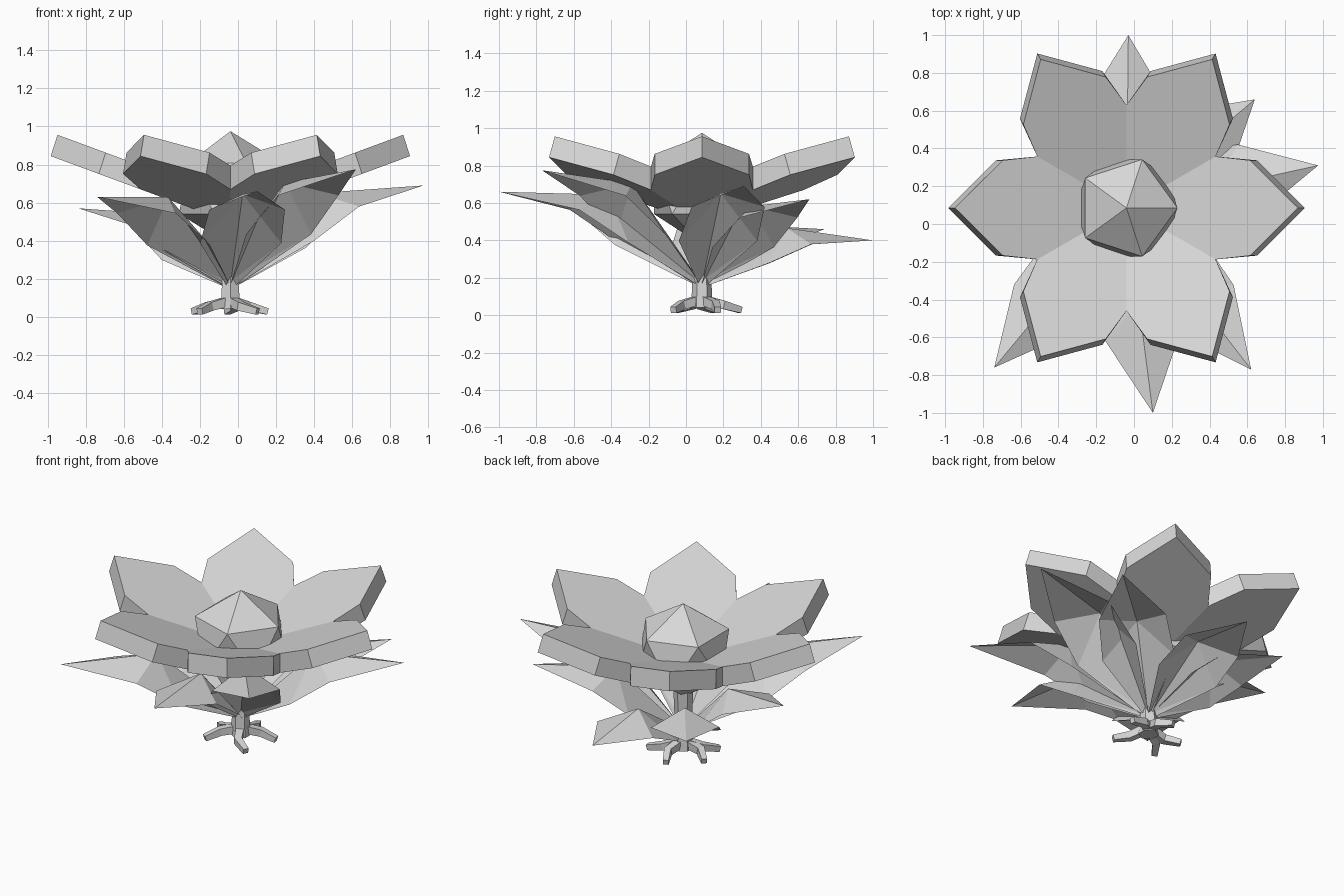
import bpy, bmesh, math
from mathutils import Vector, Matrix

cube = bpy.data.objects.get("Cube")
if cube:
    bpy.data.objects.remove(cube, do_unlink=True)

AXIS = Vector((-0.04, 0.085, 0))   # centre line of the plant

grey = bpy.data.materials.new("plain grey")
grey.use_nodes = True
colour = (0.68, 0.68, 0.68, 1)
grey.diffuse_color = colour
grey.node_tree.nodes["Principled BSDF"].inputs["Base Color"].default_value = colour


def finish(bm, name, closed=True):
    if closed:
        bmesh.ops.recalc_face_normals(bm, faces=bm.faces)
    mesh = bpy.data.meshes.new(name)
    bm.to_mesh(mesh)
    bm.free()
    mesh.materials.append(grey)
    obj = bpy.data.objects.new(name, mesh)
    bpy.context.collection.objects.link(obj)
    return obj


def tube(name, path, radii, sides):
    """Capped tube through the points of a path."""
    bm = bmesh.new()
    rings = []
    for i, p in enumerate(path):
        way = path[min(i + 1, len(path) - 1)] - path[max(i - 1, 0)]
        turn = way.to_track_quat('Z', 'Y')
        ring = []
        for k in range(sides):
            a = math.tau * (k + 0.5) / sides
            ring.append(bm.verts.new(p + turn @ (Vector((math.cos(a), math.sin(a), 0)) * radii[i])))
        rings.append(ring)
    for low, high in zip(rings, rings[1:]):
        for k in range(sides):
            n = (k + 1) % sides
            bm.faces.new((low[k], low[n], high[n], high[k]))
    bm.faces.new(rings[0][::-1])
    bm.faces.new(rings[-1])
    return finish(bm, name)


# Corolla: six thick flat petals that form one shallow cone
def corolla():
    bm = bmesh.new()
    base_z, slope, drop, out = 0.62, 0.37, 0.125, 0.036
    valley, shoulder, tip = (0.472, -0.2725), (0.655, 0.252), (0.908, 0)
    outline = [(valley, False), ((shoulder[0], -shoulder[1]), True), (tip, True), (shoulder, True)]
    tops, bottoms = [], []
    for i in range(6):
        turn = Matrix.Rotation(i * math.tau / 6, 3, 'Z')
        for (along, side), rim in outline:
            top = Vector((along, side, base_z + slope * along))
            low = top + (Vector((out, 0, -drop + slope * out)) if rim else Vector((0, 0, -drop)))
            tops.append(bm.verts.new(AXIS + turn @ top))
            bottoms.append(bm.verts.new(AXIS + turn @ low))
    mid_top = bm.verts.new(AXIS + Vector((0, 0, base_z)))
    mid_low = bm.verts.new(AXIS + Vector((0, 0, base_z - drop)))
    count = len(tops)
    for i in range(6):
        span = [(4 * i + k) % count for k in range(5)]
        bm.faces.new([mid_top] + [tops[k] for k in span])
        bm.faces.new([mid_low] + [bottoms[k] for k in reversed(span)])
    for k in range(count):
        n = (k + 1) % count
        bm.faces.new((tops[k], bottoms[k], bottoms[n], tops[n]))
    finish(bm, "petals")


corolla()

# Flower centre: a twenty-sided ball with a point on top
bm = bmesh.new()
top = bm.verts.new((0, 0, 0.3))
bottom = bm.verts.new((0, 0, -0.3))
upper, lower = [], []
for i in range(5):
    for ring, shift, z in ((upper, 0, 0.134), (lower, 0.5, -0.134)):
        a = math.tau * (i + shift) / 5
        ring.append(bm.verts.new((0.27 * math.cos(a), 0.27 * math.sin(a), z)))
for i in range(5):
    n = (i + 1) % 5
    bm.faces.new((top, upper[i], upper[n]))
    bm.faces.new((upper[i], lower[i], upper[n]))
    bm.faces.new((lower[i], lower[n], upper[n]))
    bm.faces.new((bottom, lower[n], lower[i]))
bmesh.ops.translate(bm, verts=bm.verts, vec=AXIS + Vector((0, 0, 0.675)))
finish(bm, "flower_centre")


# Leaves: thin tents folded along the midrib, each given by its tip
def leaf(name, tip):
    base = AXIS + Vector((0, 0, 0.15))
    along = Vector(tip) - base
    length = along.length
    along.normalize()
    side = Vector((0, 0, 1)).cross(along).normalized()
    up = along.cross(side)

    def at(a, s, u):
        return base + along * a * length + side * s + up * u * length

    bm = bmesh.new()
    root = bm.verts.new(at(0.03, 0, 0.02))
    rib = bm.verts.new(at(0.55, 0, 0.195))
    point = bm.verts.new(tip)
    for sign in (1, -1):
        foot = bm.verts.new(at(0.03, sign * 0.025, 0))
        inner = bm.verts.new(at(0.4, sign * 0.215, 0.03))
        outer = bm.verts.new(at(0.66, sign * 0.2, 0.07))
        for f in ((root, foot, inner), (root, inner, rib), (rib, inner, outer), (rib, outer, point)):
            bm.faces.new(f if sign < 0 else f[::-1])
    finish(bm, name, closed=False)


leaf_tips = [(-0.03, 1.0, 0.40), (0.64, 0.66, 0.62), (0.975, 0.31, 0.69), (0.62, -0.77, 0.775),
             (0.10, -1.0, 0.66), (-0.74, -0.76, 0.63), (-0.84, 0.2, 0.57), (-0.52, 0.74, 0.46)]
for number, tip in enumerate(leaf_tips, 1):
    leaf(f"leaf_{number}", tip)

# Stem: a faceted stalk from the roots to the flower
stem_heights = (0.04, 0.1, 0.2, 0.45, 0.58)
tube("stem", [AXIS + Vector((0, 0, z)) for z in stem_heights], (0.06, 0.055, 0.05, 0.06, 0.08), 6)

# Roots: crooked square-sided runners spread around the foot
for number, (angle, bend) in enumerate(((-45, 18), (22, -15), (97, 20), (160, -22), (222, 15)), 1):
    a, b = math.radians(angle - bend), math.radians(angle + bend)
    knee = AXIS + Vector((math.cos(a) * 0.12, math.sin(a) * 0.12, 0.055))
    end = knee + Vector((math.cos(b) * 0.1, math.sin(b) * 0.1, -0.027))
    tube(f"root_{number}", [AXIS + Vector((0, 0, 0.085)), knee, end], (0.035, 0.032, 0.024), 4)
